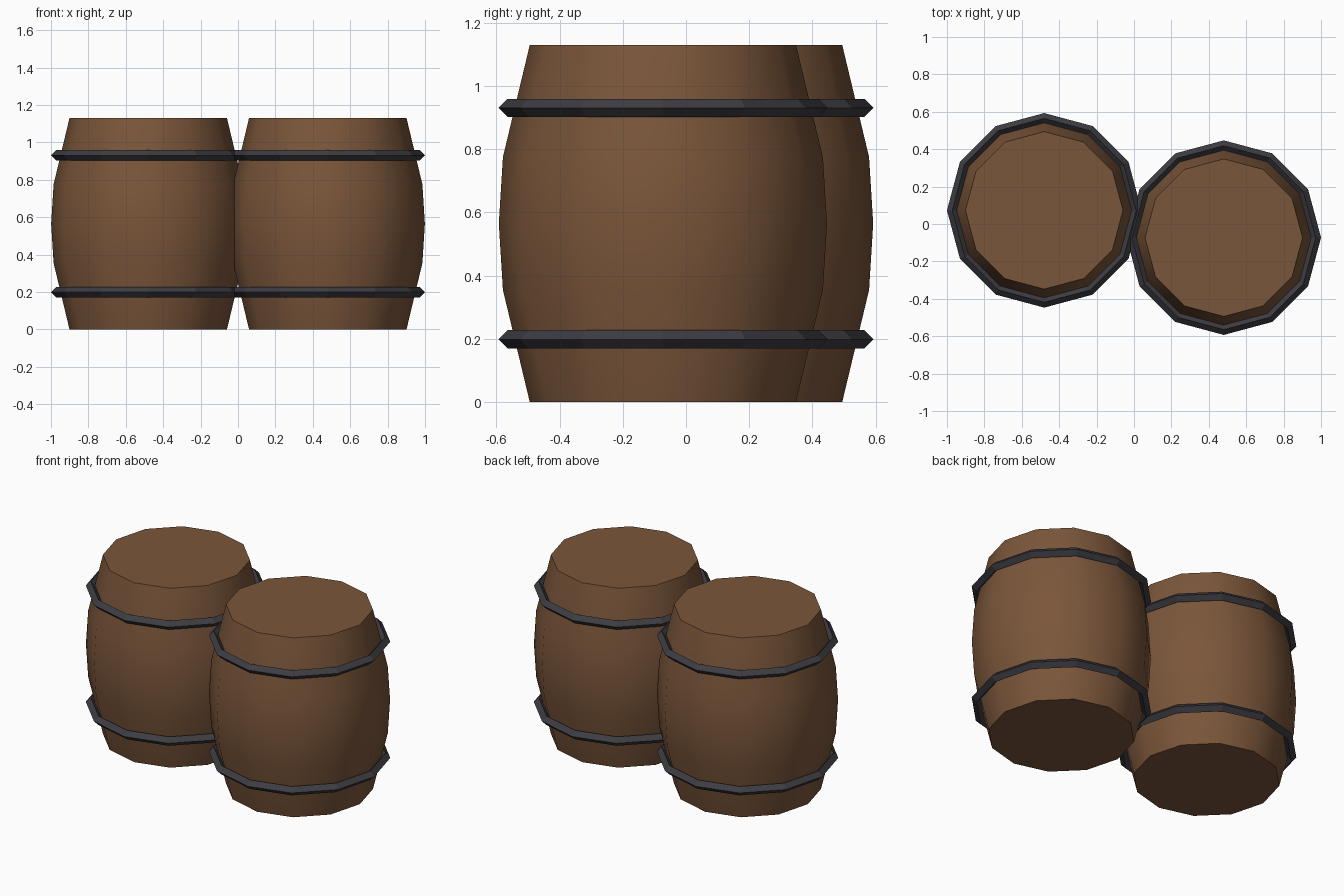
import bpy, bmesh, math

if "Cube" in bpy.data.objects:
    bpy.data.objects.remove(bpy.data.objects["Cube"])


def material(name, rgb):
    m = bpy.data.materials.new(name)
    m.diffuse_color = (*rgb, 1)
    m.use_nodes = True
    m.node_tree.nodes["Principled BSDF"].inputs["Base Color"].default_value = m.diffuse_color
    return m


wood = material("brown wood", (0.195, 0.092, 0.042))
iron = material("dark iron", (0.045, 0.045, 0.055))
SIDES = 12


def revolve(name, profile, loc, mat, closed):
    """Turn a (radius, z) profile round a vertical axis; closed joins it to a ring, else caps the ends."""
    bm = bmesh.new()
    rings = [[bm.verts.new((r * math.cos(2 * math.pi * i / SIDES),
                            r * math.sin(2 * math.pi * i / SIDES), z))
              for i in range(SIDES)] for r, z in profile]
    pairs = list(zip(rings, rings[1:]))
    if closed:
        pairs.append((rings[-1], rings[0]))
    for a, b in pairs:
        for i in range(SIDES):
            j = (i + 1) % SIDES
            bm.faces.new((a[i], a[j], b[j], b[i])).smooth = not closed
    if not closed:
        bm.faces.new(rings[0][::-1])
        bm.faces.new(rings[-1])
    bmesh.ops.recalc_face_normals(bm, faces=bm.faces)
    # crisp rim between staves and lids
    for e in bm.edges:
        e.smooth = e.calc_face_angle(0) < math.radians(40)
    me = bpy.data.meshes.new(name)
    bm.to_mesh(me)
    bm.free()
    me.materials.append(mat)
    ob = bpy.data.objects.new(name, me)
    ob.location = loc
    bpy.context.collection.objects.link(ob)


body = [(0.421, 0), (0.506, 0.355), (0.519, 0.565), (0.506, 0.775), (0.421, 1.13)]
R, T = 0.4915, 0.0285  # hoop radius and half thickness
hoop = [(R + T, 0), (R, T), (R - T, 0), (R, -T)]

for side, x, y in (("left", -0.48, 0.073), ("right", 0.48, -0.073)):
    # bulging barrel body
    revolve(side + "_barrel_body", body, (x, y, 0), wood, False)
    # two diamond-section hoops
    for level, z in (("lower", 0.199), ("upper", 0.931)):
        revolve(f"{side}_{level}_hoop", hoop, (x, y, z), iron, True)
